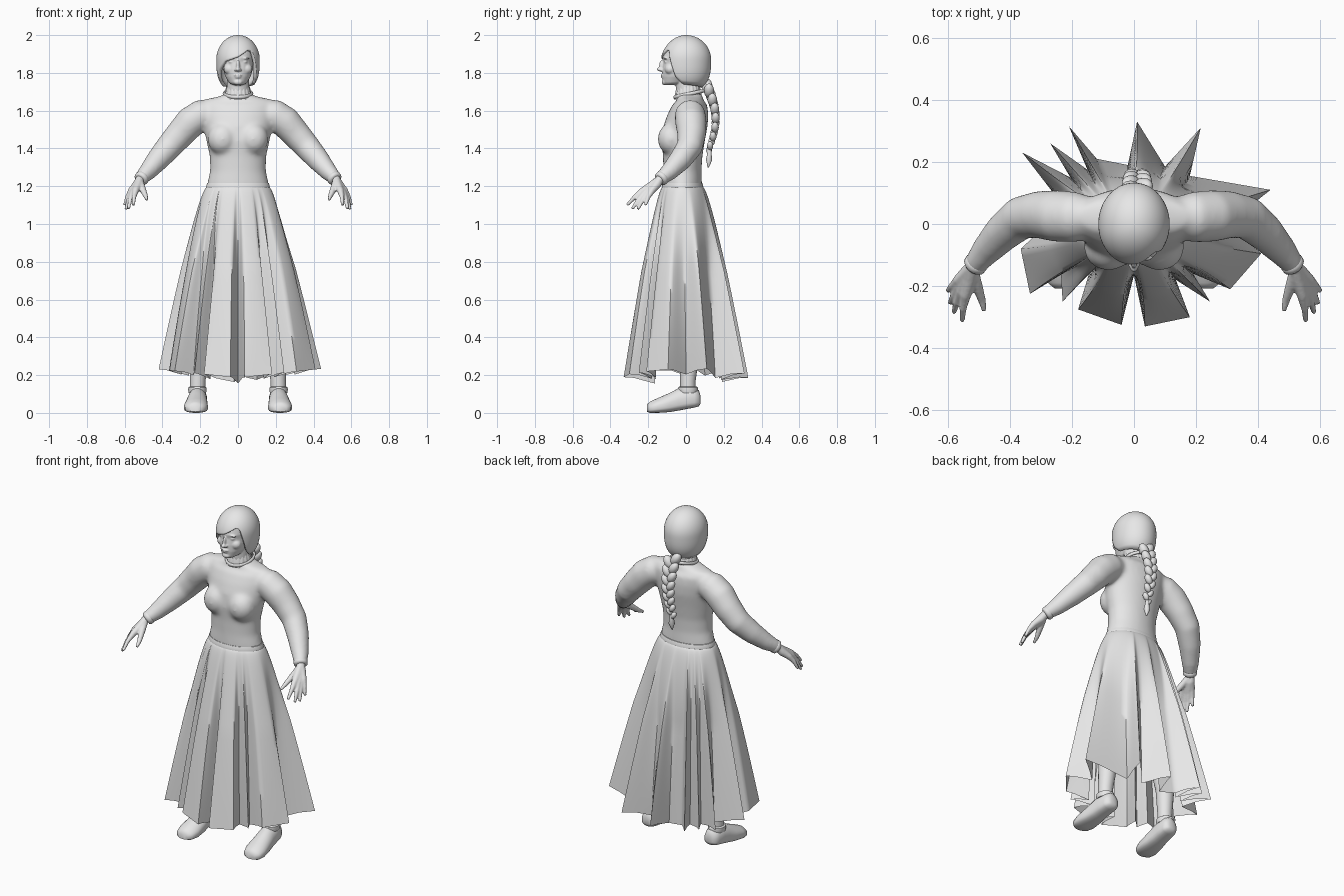
import bpy, bmesh, math
from mathutils import Vector, Matrix

if "Cube" in bpy.data.objects:
    bpy.data.objects.remove(bpy.data.objects["Cube"])

grey = bpy.data.materials.new("plain_grey")
grey.use_nodes = True
grey.diffuse_color = (0.8, 0.8, 0.8, 1)
grey.node_tree.nodes["Principled BSDF"].inputs["Base Color"].default_value = (0.8, 0.8, 0.8, 1)


def loft(bm, rings, caps=True):
    """Skin a list of closed rings with quads."""
    rows = [[bm.verts.new(p) for p in ring] for ring in rings]
    n = len(rows[0])
    for a, b in zip(rows, rows[1:]):
        for i in range(n):
            bm.faces.new((a[i], a[(i + 1) % n], b[(i + 1) % n], b[i]))
    if caps:
        bm.faces.new(rows[0][::-1])
        bm.faces.new(rows[-1])


def level_ring(z, rx, front, back, n=32):
    """Horizontal oval between a front and a back depth."""
    cy, ry = (front + back) / 2, (back - front) / 2
    return [Vector((rx * math.cos(a), cy + ry * math.sin(a), z))
            for a in (math.tau * i / n for i in range(n))]


def tube(bm, path, radii, n=16):
    """Round limb along a path with changing radius."""
    pts = [Vector(p) for p in path]
    rings = []
    for i, p in enumerate(pts):
        t = (pts[min(i + 1, len(pts) - 1)] - pts[max(i - 1, 0)]).normalized()
        u = t.cross(Vector((0, 1, 0.3))).normalized()
        w = t.cross(u)
        rings.append([p + radii[i] * (u * math.cos(a) + w * math.sin(a))
                      for a in (math.tau * k / n for k in range(n))])
    loft(bm, rings)


def blob(bm, loc, size, tilt=0.0):
    m = Matrix.Translation(loc) @ Matrix.Rotation(tilt, 4, 'Y') @ Matrix.Diagonal((*size, 1))
    bmesh.ops.create_uvsphere(bm, u_segments=16, v_segments=10, radius=1, matrix=m)


def finish(name, bm, voxel=0, smooth=0, angle=50):
    bmesh.ops.remove_doubles(bm, verts=bm.verts, dist=1e-5)
    bmesh.ops.recalc_face_normals(bm, faces=bm.faces)
    me = bpy.data.meshes.new(name)
    bm.to_mesh(me)
    bm.free()
    me.materials.append(grey)
    ob = bpy.data.objects.new(name, me)
    bpy.context.scene.collection.objects.link(ob)
    bpy.ops.object.select_all(action='DESELECT')
    ob.select_set(True)
    bpy.context.view_layer.objects.active = ob
    bpy.ops.object.shade_smooth_by_angle(angle=math.radians(angle))
    if voxel:
        # Fuse overlapping pieces into one skin
        rm = ob.modifiers.new("fuse", 'REMESH')
        rm.mode, rm.voxel_size, rm.use_smooth_shade = 'VOXEL', voxel, True
        sm = ob.modifiers.new("soften", 'SMOOTH')
        sm.factor, sm.iterations = 0.5, smooth
    return ob


# Torso with both sleeves
bm = bmesh.new()
loft(bm, [level_ring(*r) for r in (
    (1.15, .16, -.115, .08), (1.21, .164, -.122, .085), (1.28, .148, -.12, .082),
    (1.36, .15, -.122, .087), (1.44, .168, -.13, .1), (1.52, .182, -.12, .115),
    (1.58, .192, -.098, .118), (1.63, .195, -.073, .113), (1.658, .185, -.045, .09),
    (1.675, .1, -.055, .09), (1.69, .07, -.05, .085))])
for s in (1, -1):
    blob(bm, (s * .082, -.078, 1.45), (.08, .073, .085))
    tube(bm, [(s * x, y, z) for x, y, z in (
        (.1, .02, 1.6), (.19, .022, 1.58), (.25, .026, 1.54), (.305, .03, 1.478),
        (.365, .02, 1.41), (.425, -.03, 1.34), (.48, -.09, 1.275), (.52, -.14, 1.235))],
        (.055, .082, .084, .077, .07, .061, .048, .035), 24)
finish("top_garment", bm, .01, 16)

# Hands and wrist cuffs
wrist = Vector((.52, -.14, 1.235))
tips = ((.6, -.215, 1.1), (.593, -.255, 1.078), (.58, -.285, 1.08), (.553, -.312, 1.1))
for side, s in (("left", 1), ("right", -1)):
    flip = Matrix.Diagonal((s, 1, 1))
    bm = bmesh.new()
    for tip in tips:
        d = Vector(tip) - wrist
        lift = Vector((.006, -.004, .008))
        tube(bm, [flip @ p for p in (wrist - d * .1, wrist + d * .2, wrist + d * .5 + lift,
                                     wrist + d * .75 + lift, wrist + d)],
             (.022, .024, .018, .012, .008), 10)
    tube(bm, [flip @ Vector(p) for p in ((.52, -.15, 1.225), (.505, -.2, 1.185),
                                         (.49, -.245, 1.15), (.482, -.28, 1.13))],
         (.02, .018, .013, .008), 10)
    finish(side + "_hand", bm, .005, 3)
    bm = bmesh.new()
    d = Vector((.04, -.05, -.042))
    c = Vector((.503, -.12, 1.25))
    tube(bm, [flip @ (c + d * k) for k in (0, .1, .3, .4)], (.034, .039, .038, .03), 20)
    finish(side + "_cuff", bm)

# Skirt: pleat outline at the hem, deep valleys kept nearly down to the waist size
hem = [Vector(p) for p in (
    (.44, .11), (.18, .155), (.215, .31), (.1, .185), (.01, .33), (-.02, .19), (-.12, .21),
    (-.21, .315), (-.15, .175), (-.27, .26), (-.205, .15), (-.36, .23), (-.26, .1), (-.42, .04),
    (-.3, -.02), (-.365, -.08), (-.335, -.225), (-.235, -.163), (-.23, -.25), (-.145, -.16),
    (-.18, -.275), (-.04, -.325), (0, -.165), (.035, -.33), (.18, -.3), (.135, -.18),
    (.245, -.25), (.19, -.16), (.31, -.21), (.41, -.095), (.3, 0))]
outline = [a.lerp(b, k / 6) for a, b in zip(hem, hem[1:] + hem[:1]) for k in range(6)]
n = len(outline)
soft = outline
for _ in range(6):
    soft = [(soft[i - 1] + soft[i] * 2 + soft[(i + 1) % n]) / 4 for i in range(n)]


def skirt_ring(s):
    ring = []
    for sharp, rounded in zip(outline, soft):
        a = math.atan2(sharp.y / .28, sharp.x / .38)
        c, q = math.cos(a), math.sin(a)
        waist = Vector((.166 * c, -.018 + .108 * q))
        even = Vector((.38 * c, .285 * q))
        fold = rounded.lerp(sharp, s)
        p = waist.lerp(even.lerp(fold, min(1, .2 + 1.8 * s)), s ** .69)
        # Valleys hang a little lower than the outer pleats
        low = .185 + .11 * abs(sharp.x) - .07 * max(0, 1 - sharp.length / even.length)
        ring.append(Vector((p.x, p.y, 1.195 + (low - 1.195) * s)))
    return ring


bm = bmesh.new()
loft(bm, [skirt_ring((i / 28) ** 1.6) for i in range(29)], caps=False)
finish("skirt", bm, angle=60)
bm = bmesh.new()
loft(bm, [level_ring(z, .165 + e, -.124 - e, .088 + e, 64) for z, e in
          ((1.175, .004), (1.19, .005), (1.205, .002), (1.216, -.002), (1.218, -.008))])
finish("waistband", bm)

# Legs and shoes
for side, s in (("left", 1), ("right", -1)):
    bm = bmesh.new()
    tube(bm, [(s * .215, .01, .08), (s * .213, .01, .17), (s * .205, .02, .32), (s * .17, 0, .55),
              (s * .12, 0, .95), (s * .09, 0, 1.1)], (.04, .041, .052, .06, .085, .08), 20)
    finish(side + "_leg", bm)
    bm = bmesh.new()
    rings = []
    for y, w, low, top in ((.077, .018, .05, .09), (.068, .038, .035, .12), (.045, .047, .028, .136),
                           (0, .05, .02, .138), (-.04, .052, .012, .13), (-.09, .058, .004, .104),
                           (-.15, .063, 0, .078), (-.19, .052, 0, .06), (-.207, .03, .006, .045)):
        ring = []
        for k in range(24):
            a = math.tau * k / 24
            q = math.sin(a)
            # Flatter below, narrower above
            h = math.copysign(abs(q) ** (.5 if q < 0 else 1), q)
            x = .218 - .06 * (y + .07) + w * math.cos(a) * (1 - .12 * q)
            ring.append(Vector((s * x, y, (low + top) / 2 + (top - low) / 2 * h)))
        rings.append(ring)
    loft(bm, rings)
    finish(side + "_shoe", bm)
    bm = bmesh.new()
    loft(bm, [[p + Vector((s * .215, 0, 0)) for p in level_ring(z, r, -.038 - e, .06 + e)]
              for z, r, e in ((.105, .046, 0), (.122, .049, .004), (.135, .048, .003), (.14, .04, -.004))])
    finish(side + "_shoe_collar", bm)

# Head with facial features
bm = bmesh.new()
loft(bm, [level_ring(*r) for r in (
    (1.735, .026, -.112, -.05), (1.748, .048, -.122, .0), (1.78, .067, -.126, .04),
    (1.82, .079, -.125, .06), (1.858, .083, -.12, .08), (1.88, .084, -.124, .08),
    (1.92, .082, -.112, .08), (1.96, .06, -.08, .06))])
tube(bm, [(0, .02, 1.65), (0, .006, 1.72), (0, 0, 1.8)], (.064, .06, .058), 24)
blob(bm, (0, -.127, 1.837), (.01, .016, .032))
blob(bm, (0, -.14, 1.819), (.013, .015, .011))
blob(bm, (0, -.123, 1.788), (.022, .012, .0055))
blob(bm, (0, -.121, 1.777), (.018, .012, .006))
blob(bm, (0, -.112, 1.751), (.025, .017, .016))
for s in (1, -1):
    blob(bm, (s * .035, -.108, 1.878), (.026, .012, .006), s * .1)
    blob(bm, (s * .034, -.1, 1.858), (.016, .0165, .007))
    blob(bm, (s * .042, -.083, 1.82), (.034, .03, .03))
    blob(bm, (s * .012, -.13, 1.815), (.008, .01, .007))
finish("head", bm, .004, 4)

# Gathered neck and collar band
bm = bmesh.new()
rings = []
for z, r in ((1.66, .074), (1.69, .069), (1.72, .062), (1.735, .057)):
    rings.append([Vector((math.cos(a) * (r + .002 * math.cos(k * math.pi / 2)),
                          .012 + math.sin(a) * (r + .002 * math.cos(k * math.pi / 2)), z))
                  for k, a in ((k, math.tau * k / 72) for k in range(72))])
loft(bm, rings)
finish("neck_gathers", bm)
bm = bmesh.new()
rings = []
for k in range(48):
    a = math.tau * k / 48
    rings.append([Vector(((.074 + .007 * math.cos(b)) * math.cos(a),
                          .022 + (.082 + .007 * math.cos(b)) * math.sin(a),
                          1.69 + .018 * math.sin(a) + .01 * math.sin(b)))
                  for b in (math.tau * j / 10 for j in range(10))])
loft(bm, rings + rings[:1], caps=False)
finish("collar_band", bm)

# Hair cap with a swept fringe; the lower edge follows the angle from the front
edge = ((-180, 1.72), (-95, 1.73), (-75, 1.765), (-62, 1.81), (-37, 1.86), (0, 1.885),
        (30, 1.922), (43, 1.918), (54, 1.85), (64, 1.775), (80, 1.74), (180, 1.72))


def hair_low(deg):
    for (a, za), (b, zb) in zip(edge, edge[1:]):
        if deg <= b:
            return za + (zb - za) * (deg - a) / (b - a)


def hair_point(deg, v):
    z = 2 - (2 - hair_low(deg)) * v * v
    u = (z - 1.87) / .13 if z > 1.87 else (1.87 - z) / .175
    r = math.sqrt(max(0, 1 - u ** (2 if z > 1.87 else 3)))
    a = math.radians(deg)
    # The forehead slopes back towards the crown
    slope = 1 - .1 * max(0, math.cos(a)) * max(0, u if z > 1.87 else 0)
    return Vector((.115 * r * math.sin(a), -.133 * r * slope * math.cos(a), z))


bm = bmesh.new()
loft(bm, [[hair_point(-180 + 360 * k / 96, v / 24) for k in range(96)] for v in range(25)], caps=False)
hair = finish("hair_cap", bm)
solid = hair.modifiers.new("thickness", 'SOLIDIFY')
solid.thickness, solid.offset = .016, -1

# Braid of alternating lobes ending in a tuft
bm = bmesh.new()
for i in range(15):
    t = i / 14
    s = 1 if i % 2 else -1
    y = .112 + .04 * math.sin(math.pi * min(1, t * 1.02)) + .01 * t
    k = 1 - .45 * t
    blob(bm, (.01 + s * .021 * k, y, 1.73 - .34 * t), (.027 * k, .028 * k, .043 * k), s * .55)
tube(bm, [(.01, .125, 1.4), (.01, .124, 1.37), (.01, .122, 1.34), (.01, .118, 1.3)],
     (.01, .012, .018, .003), 10)
finish("braid", bm)
